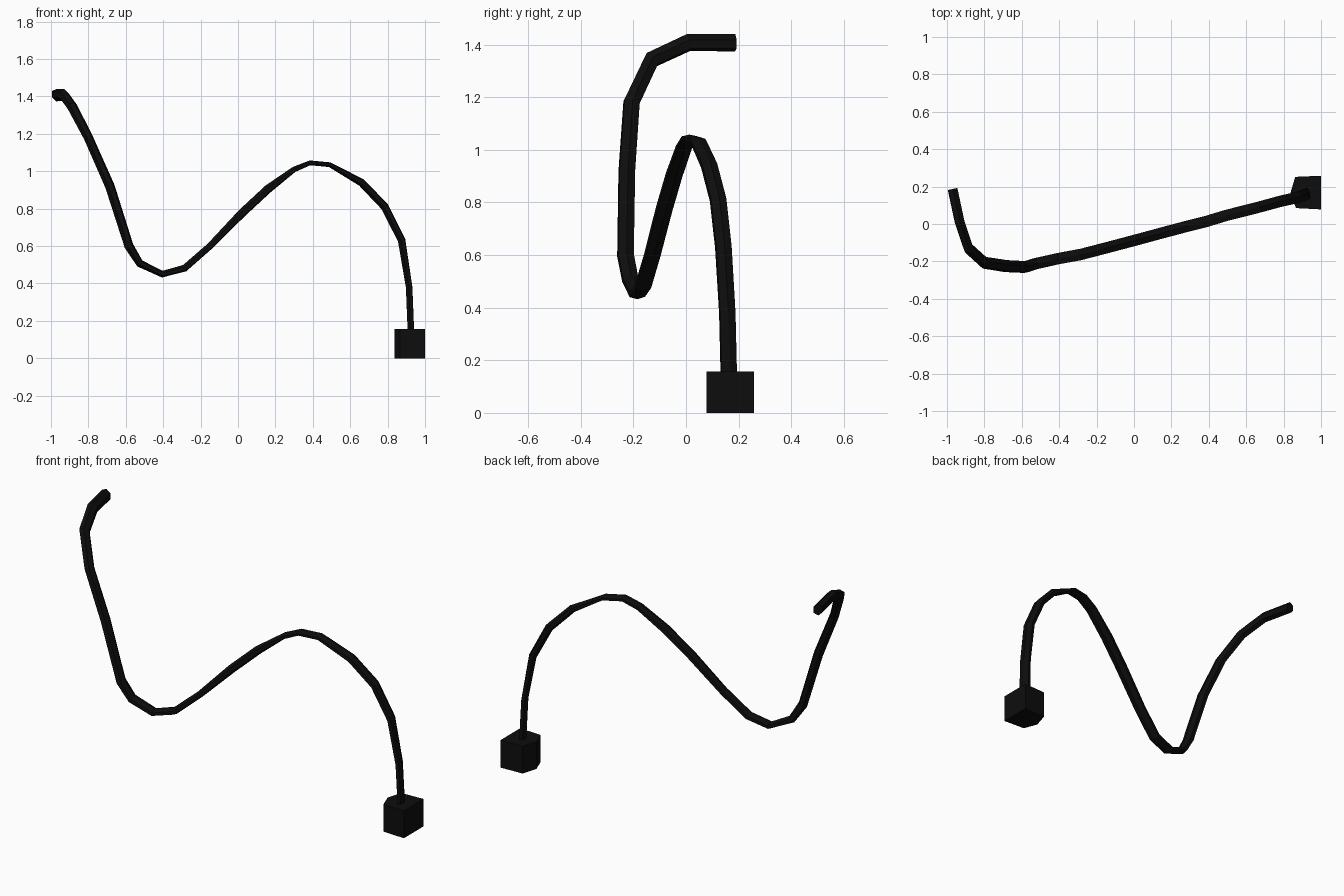
import bpy, bmesh, math
from mathutils import Vector

if "Cube" in bpy.data.objects:
    bpy.data.objects.remove(bpy.data.objects["Cube"])

black = bpy.data.materials.new("matte black")
black.diffuse_color = (0.004, 0.004, 0.004, 1)
black.use_nodes = True
black.node_tree.nodes["Principled BSDF"].inputs["Base Color"].default_value = black.diffuse_color


def finish(name, bm):
    bmesh.ops.recalc_face_normals(bm, faces=bm.faces[:])
    me = bpy.data.meshes.new(name)
    bm.to_mesh(me)
    bm.free()
    me.materials.append(black)
    ob = bpy.data.objects.new(name, me)
    bpy.context.collection.objects.link(ob)
    return ob


# Cable path from block to free tip: x, y, z, in-plane thickness
path = [
    (.925, .163, .13, .036), (.915, .157, .38, .036), (.875, .142, .63, .042),
    (.785, .122, .81, .044), (.66, .088, .94, .042), (.49, .045, 1.035, .026),
    (.385, .013, 1.045, .026), (.30, -.008, 1.01, .03), (.16, -.045, .905, .046),
    (.02, -.083, .775, .046), (-.15, -.128, .60, .036), (-.285, -.163, .482, .038),
    (-.405, -.185, .45, .036), (-.525, -.212, .507, .042), (-.583, -.23, .60, .05),
    (-.685, -.225, .92, .052), (-.80, -.207, 1.18, .05), (-.885, -.13, 1.343, .055),
    (-.932, .01, 1.408, .056), (-.97, .187, 1.407, .056)]
WIDTH = .06
SIDES = 6

# Cable: hexagonal tube swept with a transported frame
bm = bmesh.new()
pts = [Vector(p[:3]) for p in path]
side = Vector((-.25, .97, 0))
rings = []
for i, p in enumerate(pts):
    a = (p - pts[i - 1]).normalized() if i else Vector()
    b = (pts[i + 1] - p).normalized() if i < len(pts) - 1 else Vector()
    t = (a + b).normalized()
    side = (side - t * side.dot(t)).normalized()
    up = t.cross(side)
    ring = []
    for k in range(SIDES):
        ang = 2 * math.pi * (k + .5) / SIDES
        u = math.cos(ang) / math.cos(math.pi / SIDES)
        v = math.sin(ang)
        ring.append(bm.verts.new(p + side * u * WIDTH / 2 + up * v * path[i][3] / 2))
    rings.append(ring)
for r, s in zip(rings, rings[1:]):
    for k in range(SIDES):
        n = (k + 1) % SIDES
        bm.faces.new((r[k], r[n], s[n], s[k]))
bm.faces.new(rings[0])
bm.faces.new(rings[-1])
finish("cable", bm)

# Plug block: five-sided prism on the ground
bm = bmesh.new()
outline = [(1, .258), (.862, .252), (.836, .165), (.866, .085), (1, .078)]
base = bm.faces.new([bm.verts.new((x, y, 0)) for x, y in outline])
ext = bmesh.ops.extrude_face_region(bm, geom=[base])
for v in ext["geom"]:
    if isinstance(v, bmesh.types.BMVert):
        v.co.z = .157
if base.is_valid and len(bm.faces) < 7:
    bottom = [v for v in bm.verts if v.co.z < .01]
    bmesh.ops.contextual_create(bm, geom=bottom)
finish("plug_block", bm)
